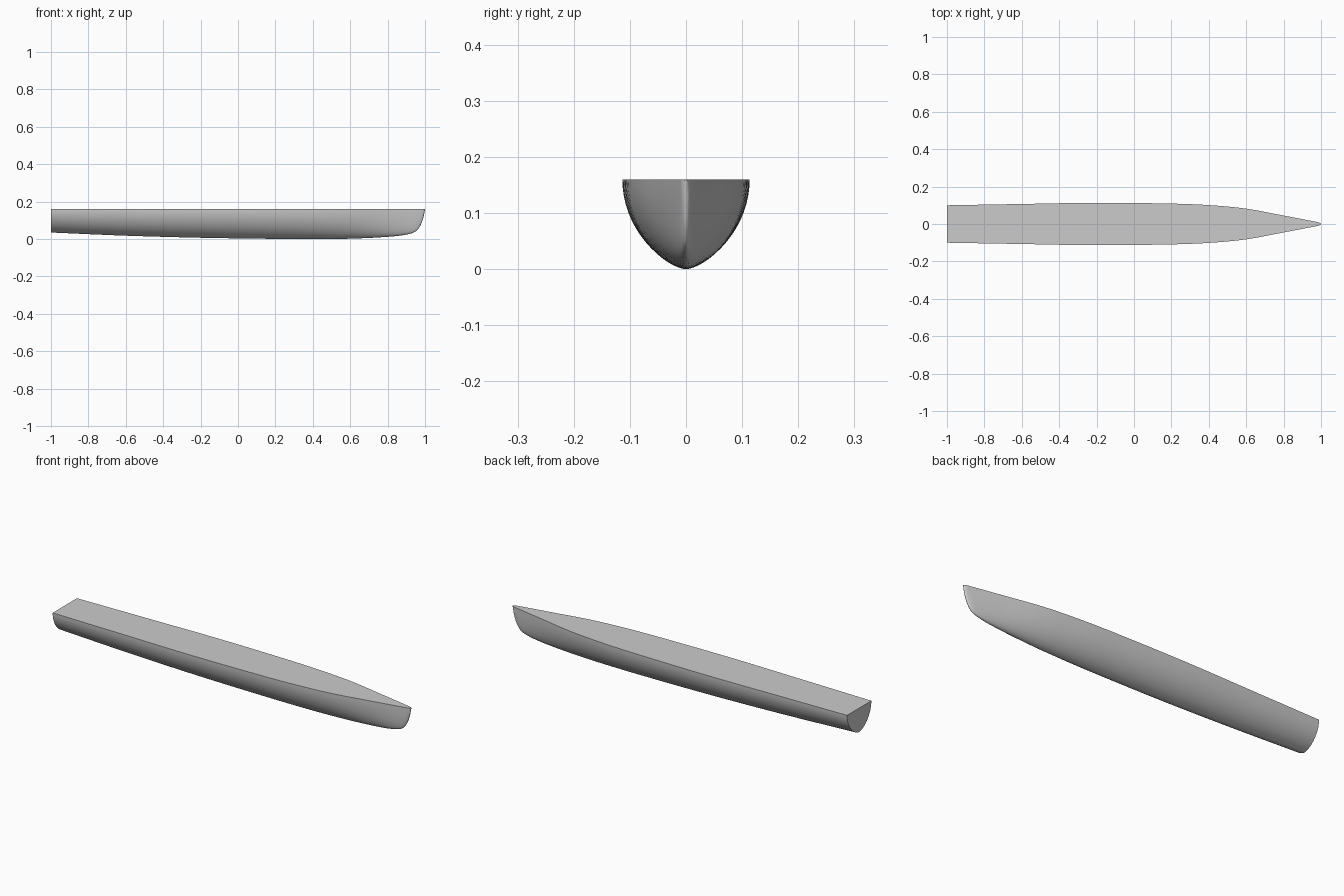
import bpy, bmesh, math
from mathutils import Vector

if "Cube" in bpy.data.objects:
    bpy.data.objects.remove(bpy.data.objects["Cube"])

DECK = 0.16
RING = 32       # segments across each section
STEPS = 5       # sections between two stations

# Hull stations from stern to bow: position, half width at deck, keel height
STATIONS = [Vector(s) for s in [
    (-1, .100, .035), (-.6, .107, .018), (-.2, .1135, .007), (.2, .109, .001),
    (.4, .101, 0), (.6, .082, .002), (.8, .045, .012), (.9, .026, .024),
    (.95, .0165, .041), (.975, .0115, .072), (.99, .008, .112), (1, .002, .157)]]


def smooth_path(points, steps):
    """Catmull-Rom interpolation through the stations."""
    ext = [2 * points[0] - points[1]] + points + [2 * points[-1] - points[-2]]
    path = []
    for a, b, c, d in zip(ext, ext[1:], ext[2:], ext[3:]):
        # tangents scaled by station spacing keep uneven stations smooth
        span = c.x - b.x
        m0 = (c - a) * (span / (c.x - a.x))
        m1 = (d - b) * (span / (d.x - b.x))
        for i in range(steps):
            t = i / steps
            u = 1 - t
            path.append(b * (u * u * (1 + 2 * t)) + m0 * (t * u * u)
                        + c * (t * t * (3 - 2 * t)) - m1 * (t * t * u))
    return path + [points[-1]]


def section(bm, station):
    """One rounded cross-section from deck edge to deck edge."""
    x, half, keel = station
    fullness = 1.25 - 0.4 * max(0, (x - 0.6) / 0.4)
    ring = []
    for i in range(RING + 1):
        a = math.pi * i / RING
        side = math.cos(a)
        y = math.copysign(half * abs(side) ** fullness, side)
        ring.append(bm.verts.new((x, y, DECK - (DECK - keel) * math.sin(a))))
    return ring


# Grey hull paint
grey = bpy.data.materials.new("hull_grey")
grey.use_nodes = True
grey.diffuse_color = (0.6, 0.6, 0.6, 1)
grey.node_tree.nodes["Principled BSDF"].inputs["Base Color"].default_value = (0.6, 0.6, 0.6, 1)

# Hull skin, flat deck, transom and stem
bm = bmesh.new()
rings = [section(bm, s) for s in smooth_path(STATIONS, STEPS)]
for r, s in zip(rings, rings[1:]):
    for i in range(RING):
        bm.faces.new((r[i], r[i + 1], s[i + 1], s[i]))
    bm.faces.new((r[0], s[0], s[-1], r[-1]))
bm.faces.new(rings[0])
bm.faces.new(rings[-1])
bmesh.ops.recalc_face_normals(bm, faces=bm.faces)

mesh = bpy.data.meshes.new("hull")
bm.to_mesh(mesh)
bm.free()
mesh.materials.append(grey)
hull = bpy.data.objects.new("hull", mesh)
bpy.context.collection.objects.link(hull)

# Smooth skin with crisp deck edge and transom
bpy.ops.object.select_all(action="DESELECT")
hull.select_set(True)
bpy.context.view_layer.objects.active = hull
bpy.ops.object.shade_smooth_by_angle(angle=math.radians(40))
